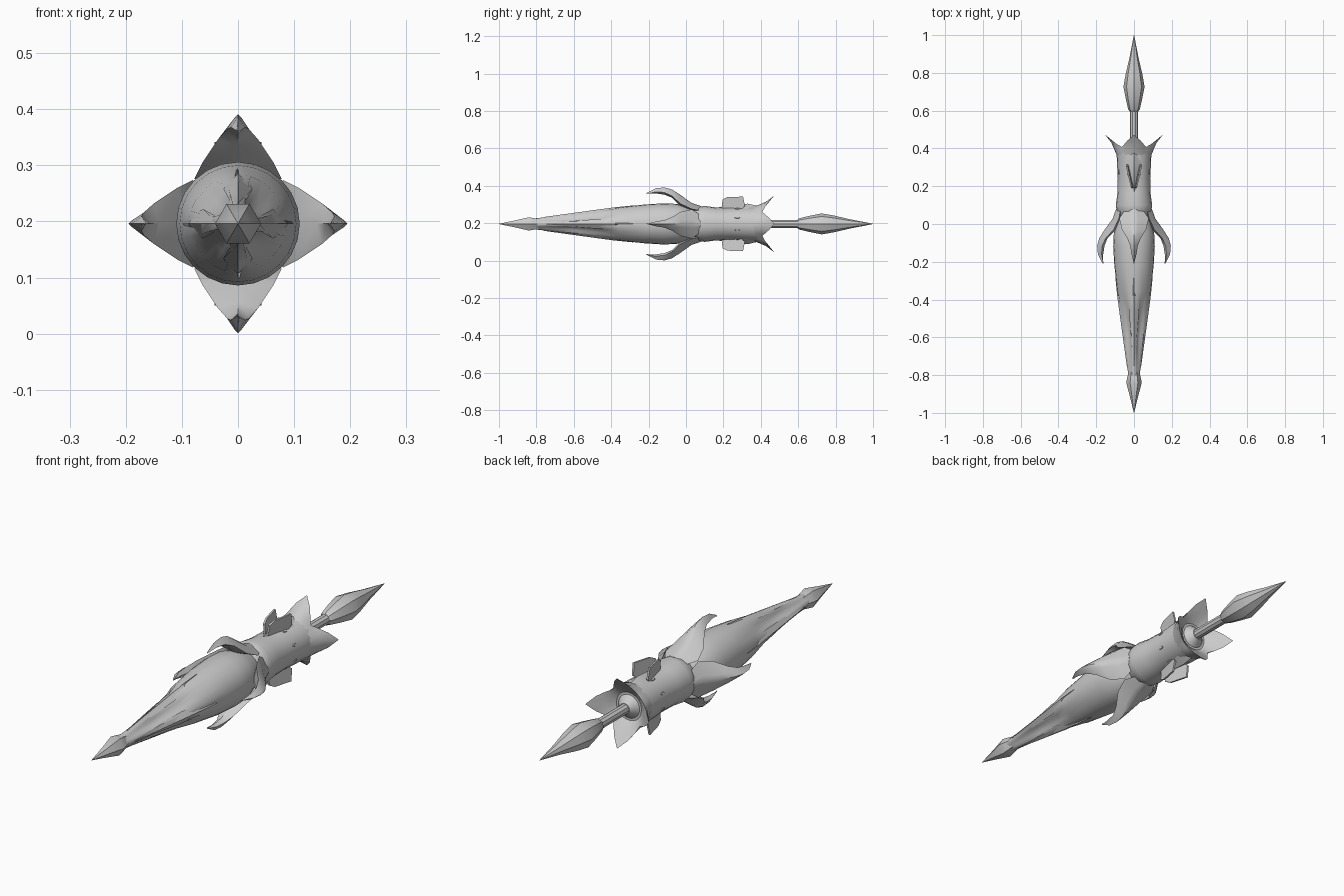
import bpy, bmesh, math
from mathutils import Matrix, Vector

if "Cube" in bpy.data.objects:
    bpy.data.objects.remove(bpy.data.objects["Cube"])

AXIS_Z = 0.196
steel = bpy.data.materials.new("grey steel")
steel.diffuse_color = (0.6, 0.6, 0.6, 1)
steel.use_nodes = True
steel.node_tree.nodes["Principled BSDF"].inputs["Base Color"].default_value = steel.diffuse_color


def finish(bm, name, angle=35):
    """Turn a bmesh built around the y axis into a shaded object."""
    bmesh.ops.remove_doubles(bm, verts=bm.verts, dist=1e-5)
    bmesh.ops.recalc_face_normals(bm, faces=bm.faces)
    bmesh.ops.translate(bm, verts=bm.verts, vec=(0, 0, AXIS_Z))
    me = bpy.data.meshes.new(name)
    bm.to_mesh(me)
    bm.free()
    me.materials.append(steel)
    ob = bpy.data.objects.new(name, me)
    bpy.context.collection.objects.link(ob)
    bpy.ops.object.select_all(action='DESELECT')
    ob.select_set(True)
    bpy.context.view_layer.objects.active = ob
    bpy.ops.object.shade_smooth_by_angle(angle=math.radians(angle))
    return ob


def loft(bm, rings):
    """Skin closed rings of points and cap both ends."""
    loops = [[bm.verts.new(p) for p in ring] for ring in rings]
    n = len(loops[0])
    for a, b in zip(loops, loops[1:]):
        for i in range(n):
            j = (i + 1) % n
            bm.faces.new((a[i], a[j], b[j], b[i]))
    bm.faces.new(loops[0])
    bm.faces.new(loops[-1])


def ring(y, radius, n):
    """Ring about the y axis; radius may be a function of the angle."""
    out = []
    for i in range(n):
        a = 2 * math.pi * i / n
        r = radius(a) if callable(radius) else radius
        out.append((r * math.cos(a), y, r * math.sin(a)))
    return out


def lathe(name, profile, n, angle=35):
    bm = bmesh.new()
    loft(bm, [ring(y, r, n) for y, r in profile])
    return finish(bm, name, angle)


def four_way(name, builder, turns=(0, 1, 2, 3), angle=35):
    """Repeat a part built on the +z side around the y axis."""
    bm = bmesh.new()
    for k in turns:
        old = set(bm.verts)
        builder(bm)
        new = [v for v in bm.verts if v not in old]
        bmesh.ops.rotate(bm, verts=new, cent=(0, 0, 0),
                         matrix=Matrix.Rotation(k * math.pi / 2, 3, 'Y'))
    return finish(bm, name, angle)


# Spear point
lathe("spear_point", [(-1, 0.001), (-0.92, 0.02), (-0.84, 0.041),
                      (-0.815, 0.036), (-0.77, 0.026)], 6)


# Fluted lance: round at the root, grooved on the diagonals further forward
def fluted(r, depth):
    def f(a):
        d = abs(math.sin(2 * a))        # 0 on rails, 1 on diagonals
        return r * (1 - depth * max(0, d - 0.35) / 0.65)
    return f


bm = bmesh.new()
loft(bm, [ring(y, fluted(r, d), 24) for y, r, d in (
    (-0.83, 0.027, 0.0), (-0.75, 0.036, 0.2), (-0.6, 0.056, 0.42),
    (-0.45, 0.077, 0.32), (-0.36, 0.088, 0.03), (-0.22, 0.104, 0),
    (-0.12, 0.110, 0), (-0.05, 0.107, 0), (0.0, 0.092, 0),
    (0.05, 0.072, 0))])
finish(bm, "fluted_lance")


# Raised lozenge rails on the lance
def rail(bm):
    loft(bm, [[(-w, y, r - 0.012), (0, y, r + 0.003), (w, y, r - 0.012)]
              for y, r, w in ((-0.76, 0.034, 0.004), (-0.47, 0.074, 0.026),
                              (-0.38, 0.086, 0.02), (-0.28, 0.096, 0.003))])


four_way("lance_rail", rail, angle=20)

# Waisted barrel
lathe("barrel", [(0.0, 0.07), (0.04, 0.076), (0.07, 0.092), (0.1, 0.096),
                 (0.16, 0.088), (0.24, 0.086), (0.32, 0.09), (0.39, 0.093)], 20)


# Curved claws with a broad root
def claw(bm):
    rings = []
    for y, top, side, low, w in (
            (0.08, 0.095, 0.07, 0.06, 0.045), (0.03, 0.112, 0.08, 0.07, 0.078),
            (-0.03, 0.155, 0.108, 0.095, 0.064), (-0.075, 0.184, 0.15, 0.14, 0.036),
            (-0.115, 0.195, 0.168, 0.156, 0.02), (-0.16, 0.191, 0.172, 0.163, 0.013),
            (-0.21, 0.166, 0.165, 0.164, 0.001)):
        rings.append([(-w, y, side), (-w * 0.3, y, top - 0.006), (0, y, top),
                      (w * 0.3, y, top - 0.006), (w, y, side), (0, y, low)])
    loft(bm, rings)


four_way("claw", claw)


# Swept plates converging towards the front, above and below the barrel
def fin_pair(bm):
    outline = ((0.19, 0.08), (0.195, 0.13), (0.22, 0.143), (0.305, 0.146),
               (0.315, 0.095), (0.29, 0.075))
    for s in (-1, 1):
        loft(bm, [[(s * (0.006 + (y - 0.19) * 0.22 + (r - 0.08) * 0.1 + t), y, r)
                   for y, r in outline] for t in (-0.004, 0.004)])


four_way("fin_plate", fin_pair, (0, 2))


# Pointed fairings at the base of the barrel fins
def fairing(bm):
    loft(bm, [[(-w, y, 0.078), (0, y, r), (w, y, 0.078)]
              for y, r, w in ((0.17, 0.088, 0.003), (0.24, 0.102, 0.03),
                              (0.33, 0.108, 0.042), (0.4, 0.092, 0.02))])


four_way("fin_fairing", fairing, (0, 2))

# Small slot plates on the barrel sides
bm = bmesh.new()
for k in range(8):
    a = math.radians(22.5 + 45 * k)
    m = (Matrix.Rotation(-a, 4, 'Y') @ Matrix.Translation((0.086, 0.275, 0))
         @ Matrix.Rotation(math.pi / 2, 4, 'Y') @ Matrix.Diagonal((0.6, 1.5, 1, 1)))
    bmesh.ops.create_cone(bm, cap_ends=True, segments=6, radius1=0.012,
                          radius2=0.008, depth=0.008, matrix=m)
finish(bm, "slot_plate")


# Flared four-pointed crown with an open cup
def point(a):
    d = (a % (math.pi / 2)) / (math.pi / 4)
    return max(0, 1 - min(d, 2 - d)) ** 1.4


N = 24
bm = bmesh.new()
rings = [ring(0.36, 0.09, N)]
for r0, r1, y0, y1 in ((0.094, 0.118, 0.39, 0.427), (0.09, 0.152, 0.408, 0.472),
                       (0.08, 0.1, 0.404, 0.43)):
    rings.append([])
    for i in range(N):
        a = 2 * math.pi * i / N
        s = point(a)
        r = r0 + (r1 - r0) * s
        rings[-1].append((r * math.cos(a), y0 + (y1 - y0) * s, r * math.sin(a)))
rings.append(ring(0.385, 0.055, N))
rings.append(ring(0.42, 0.024, N))
loft(bm, rings)
finish(bm, "flared_crown")

# Tail rod and tail spike
lathe("tail_rod", [(0.38, 0.022), (0.62, 0.022)], 10)
lathe("tail_spike", [(0.595, 0.022), (0.605, 0.03), (0.66, 0.043), (0.725, 0.056),
                     (0.79, 0.045), (0.88, 0.024), (1.0, 0.001)], 8)
